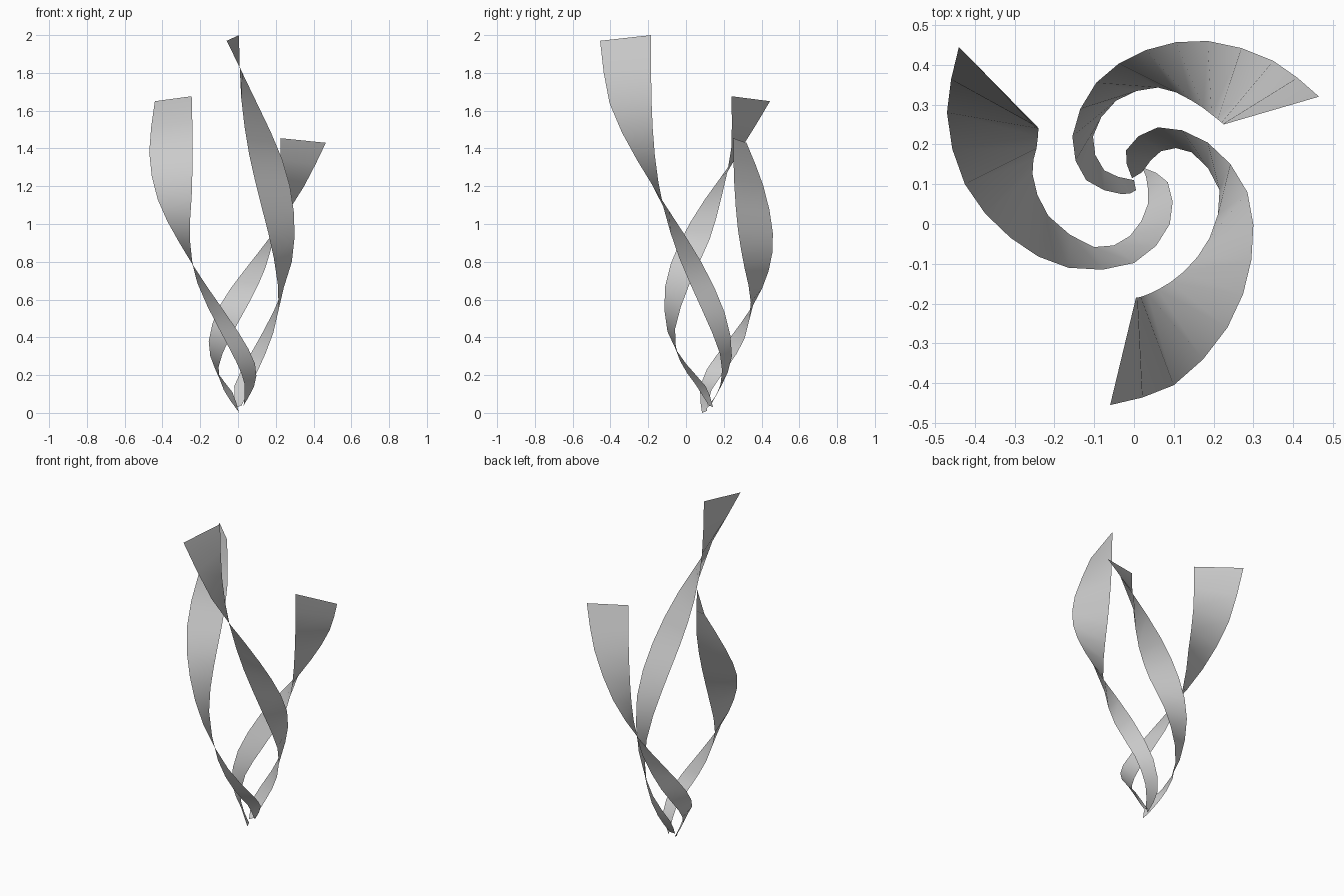
import bpy
import bmesh
from mathutils import Vector

cube = bpy.data.objects.get("Cube")
if cube:
    bpy.data.objects.remove(cube, do_unlink=True)

# One plain grey for every ribbon
grey = bpy.data.materials.new("soft_grey")
grey.use_nodes = True
colour = (0.6, 0.6, 0.6, 1)
grey.diffuse_color = colour
grey.node_tree.nodes["Principled BSDF"].inputs["Base Color"].default_value = colour

# Rungs from tip to base, in hundredths:
# outer edge x, outer edge y, inner edge x, inner edge y, height
TALL = [(-6, -45.5, 0.5, -18.5, 197), (10, -40.5, 1.7, -18.3, 164),
        (23.5, -26, 6, -16.5, 134), (29.5, -9, 12.5, -12, 107),
        (28.5, 8, 19, -3.5, 80), (18.5, 20.5, 21.5, 8.5, 53),
        (6, 24.3, 14.5, 18, 30), (-2, 18.5, 6.8, 18.3, 14),
        (-0.5, 11.5, 2, 13, 3)]
MIDDLE = [(-44, 44.5, -24.5, 24, 165), (-47, 28, -24, 24, 138),
          (-42.5, 10, -24.5, 19, 113), (-31, -3.5, -25.5, 12.5, 90),
          (-16.5, -11, -21.5, 2, 67), (0, -9.8, -10, -5.8, 43),
          (9, 0, -1, -3, 26), (8.5, 10.5, 3.5, 5, 14),
          (2, 14.3, 3, 12, 3)]
SHORT = [(46.5, 32, 22.5, 25, 143), (35, 41, 22, 25.5, 120),
         (18.5, 46, 19.5, 27.5, 95), (3, 43.7, 14.5, 31, 75),
         (-9.5, 35.5, 6, 34.3, 57), (-15.5, 22, -4.5, 31, 38),
         (-12, 11, -10.3, 22, 23), (-3, 7.5, -7.5, 13.5, 11),
         (0.5, 8.5, 0, 11, 0)]


def refine(points):
    """Add a smooth halfway point between neighbours."""
    result = []
    last = len(points) - 1
    for i in range(last):
        a, b = points[i], points[i + 1]
        before = points[i - 1] if i > 0 else a * 2 - b
        after = points[i + 2] if i + 2 <= last else b * 2 - a
        result += [a, ((a + b) * 9 - before - after) / 16]
    return result + [points[last]]


def ribbon(name, rungs):
    """Skin a twisted strip between its outer and inner edge."""
    outer = refine([Vector((ox, oy, z)) / 100 for ox, oy, ix, iy, z in rungs])
    inner = refine([Vector((ix, iy, z + 1 + z / 100)) / 100
                    for ox, oy, ix, iy, z in rungs])
    bm = bmesh.new()
    rows = [(bm.verts.new(o), bm.verts.new(i)) for o, i in zip(outer, inner)]
    for (a, b), (c, d) in zip(rows, rows[1:]):
        bm.faces.new((a, b, d, c)).smooth = True
    mesh = bpy.data.meshes.new(name)
    bm.to_mesh(mesh)
    bm.free()
    mesh.materials.append(grey)
    obj = bpy.data.objects.new(name, mesh)
    bpy.context.collection.objects.link(obj)


ribbon("tall_ribbon", TALL)
ribbon("middle_ribbon", MIDDLE)
ribbon("short_ribbon", SHORT)
